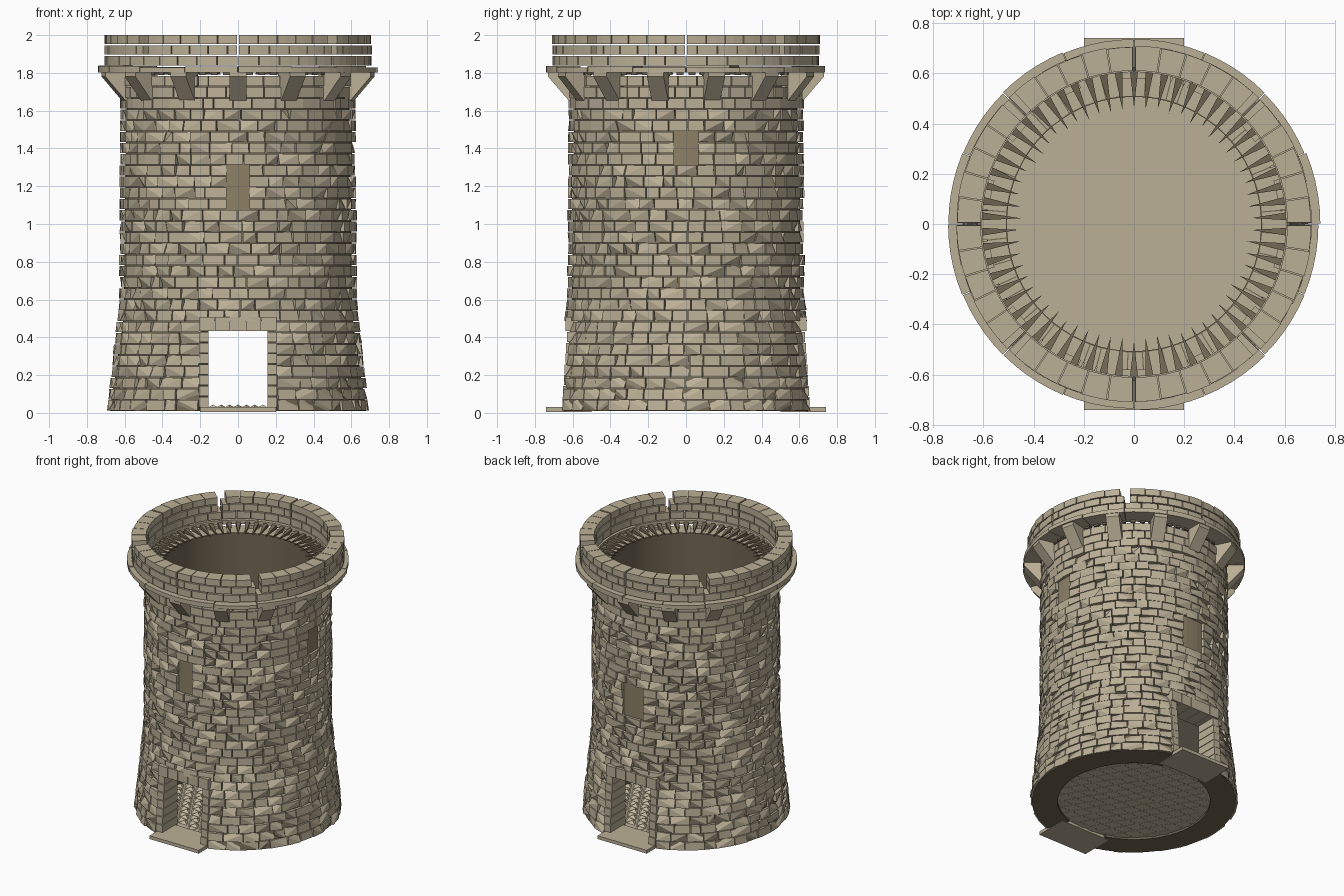
import bpy, bmesh, math, random
from math import sin, cos, pi, atan2

if "Cube" in bpy.data.objects:
    bpy.data.objects.remove(bpy.data.objects["Cube"])

random.seed(7)
TAU = 2 * pi
FRONT, RIGHT, BACK = -pi / 2, 0.0, pi / 2


def material(name, rgb):
    m = bpy.data.materials.new(name)
    m.diffuse_color = (*rgb, 1)
    m.use_nodes = True
    m.node_tree.nodes["Principled BSDF"].inputs["Base Color"].default_value = m.diffuse_color
    return m


STONE = material("stone", (0.50, 0.435, 0.31))
TILE = material("pale_tile", (0.58, 0.51, 0.37))
CORE = material("dark_mortar", (0.17, 0.137, 0.088))
PANEL = material("window_brown", (0.27, 0.22, 0.135))


def finish(bm, name, mat):
    bmesh.ops.recalc_face_normals(bm, faces=bm.faces[:])
    me = bpy.data.meshes.new(name)
    bm.to_mesh(me)
    bm.free()
    me.materials.append(mat)
    ob = bpy.data.objects.new(name, me)
    bpy.context.scene.collection.objects.link(ob)
    return ob


def pt(bm, r, a, z):
    return bm.verts.new((r * cos(a), r * sin(a), z))


def wedge(bm, a0, a1, r0, r1, z0, z1, seg=1, r1_top=None, chip=0.0):
    """Curved block; chip sinks one random outer corner."""
    r1_top = r1 if r1_top is None else r1_top
    sunk = random.randrange(4)
    rings = []
    for i in range(seg + 1):
        a = a0 + (a1 - a0) * i / seg
        low = r1 - (chip if sunk == 2 * i else 0)
        high = r1_top - (chip if sunk == 2 * i + 1 else 0)
        rings.append([pt(bm, r0, a, z0), pt(bm, low, a, z0),
                      pt(bm, high, a, z1), pt(bm, r0, a, z1)])
    bm.faces.new(rings[0])
    bm.faces.new(rings[-1][::-1])
    for p, q in zip(rings, rings[1:]):
        for k in range(4):
            l = (k + 1) % 4
            if k == 1 and chip and sunk in (0, 3):
                bm.faces.new((p[1], q[1], p[2]))
                bm.faces.new((q[1], q[2], p[2]))
            elif k == 1 and chip:
                bm.faces.new((p[1], q[1], q[2]))
                bm.faces.new((p[1], q[2], p[2]))
            else:
                bm.faces.new((p[k], q[k], q[l], p[l]))


def box(bm, x0, x1, y0, y1, z0, z1):
    v = [bm.verts.new((x, y, z)) for z in (z0, z1)
         for x, y in ((x0, y0), (x1, y0), (x1, y1), (x0, y1))]
    for f in ((3, 2, 1, 0), (4, 5, 6, 7), (0, 1, 5, 4),
              (1, 2, 6, 5), (2, 3, 7, 6), (3, 0, 4, 7)):
        bm.faces.new([v[i] for i in f])


def wall_radius(z):
    return 0.63 + 0.062 * max(0, 1 - z / 0.62) - 0.008 * z / 1.78


# Openings: direction, half angle, bottom, top
DOOR = atan2(0.205, 0.635)
WINDOWS = [(FRONT, 0.095, 1.10, 1.30), (RIGHT, 0.105, 1.30, 1.48),
           (BACK, 0.135, 0.90, 1.12)]
OPENINGS = [(FRONT, DOOR, 0.0, 0.50), (BACK, DOOR, 0.0, 0.50)] + WINDOWS

# Rough brick courses of the tower wall
bm = bmesh.new()
COURSES, H, Z0 = 30, 0.0592, 0.01
for c in range(COURSES):
    z0 = Z0 + c * H
    z1 = z0 + H
    mid = (z0 + z1) / 2
    holes = sorted((d % TAU, h) for d, h, lo, hi in OPENINGS if lo < mid < hi)
    spans = []
    for i, (d, h) in enumerate(holes):
        nd, nh = holes[(i + 1) % len(holes)]
        end = nd - nh
        while end <= d + h:
            end += TAU
        spans.append((d + h, end))
    if not holes:
        start = random.random()
        spans = [(start, start + TAU)]
    for s, e in spans:
        n = max(2, round((e - s) / TAU * 40))
        cuts = [s] + [s + (e - s) * (i + random.uniform(-0.25, 0.25)) / n
                      for i in range(1, n)] + [e]
        for a0, a1 in zip(cuts, cuts[1:]):
            chip = random.choice((0, 0.015, 0.025, 0.028)) if c < 27 else 0
            d = random.uniform(-0.005, 0.004)
            wedge(bm, a0 + 0.004, a1 - 0.004, 0.512, wall_radius(z0) + d,
                  z0 + 0.003, z1 - 0.002, 1, wall_radius(z1) + d, chip)
finish(bm, "wall_bricks", STONE)

# Mortar core: two halves beside the doorways, a full ring above
bm = bmesh.new()
SPLIT, INNER, DEPTH = 0.50, 0.506, 0.034
for d in (FRONT, BACK):
    wedge(bm, d + DOOR, d + pi - DOOR, INNER, wall_radius(0) - DEPTH + 0.02,
          0.009, SPLIT, 28, wall_radius(SPLIT) - DEPTH)
wedge(bm, 0, TAU, INNER, wall_radius(SPLIT) - DEPTH, SPLIT, 1.782, 72,
      wall_radius(1.78) - DEPTH)
core = finish(bm, "mortar_core", CORE)
bpy.context.view_layer.objects.active = core
core.select_set(True)
bpy.ops.object.shade_smooth_by_angle()

# Blind window panels set just behind the brick faces
bm = bmesh.new()
for d, h, lo, hi in WINDOWS:
    wedge(bm, d - h - 0.01, d + h + 0.01, 0.597, 0.603, lo - 0.03, hi + 0.03, 4)
finish(bm, "window_panels", PANEL)

# Upper floor inside the tower
bm = bmesh.new()
bmesh.ops.create_circle(bm, cap_ends=True, segments=72, radius=0.508)
bmesh.ops.translate(bm, verts=bm.verts[:], vec=(0, 0, 0.505))
finish(bm, "upper_floor", STONE)

# Ground floor: faceted triangular tiles over a thin bed
bm = bmesh.new()
S = 0.088
RH = S * math.sqrt(3) / 2
for j in range(-7, 7):
    for i in range(-8, 8):
        ox = (i + 0.5 * (j % 2)) * S
        oy = j * RH
        for tri in (((0, 0), (S, 0), (S / 2, RH)),
                    ((S, 0), (1.5 * S, RH), (S / 2, RH))):
            p = [(ox + x, oy + y) for x, y in tri]
            cx, cy = sum(q[0] for q in p) / 3, sum(q[1] for q in p) / 3
            if math.hypot(cx, cy) > 0.5:
                continue
            v = [bm.verts.new((cx + (x - cx) * 0.95, cy + (y - cy) * 0.95, 0.02))
                 for x, y in p]
            apex = bm.verts.new((cx, cy, 0.044))
            bm.faces.new(v[::-1])
            for k in range(3):
                bm.faces.new((v[k], v[(k + 1) % 3], apex))
finish(bm, "floor_tiles", TILE)
bm = bmesh.new()
bmesh.ops.create_circle(bm, cap_ends=True, segments=48, radius=0.51)
bmesh.ops.translate(bm, verts=bm.verts[:], vec=(0, 0, 0.024))
finish(bm, "floor_bed", STONE)

# Front and back doorways: jambs, lintel and threshold
for side, name in ((-1, "front"), (1, "back")):
    bm = bmesh.new()
    for sx in (-1, 1):
        for k in range(7):
            z = 0.03 + k * 0.0572
            xs = sorted((sx * 0.155, sx * 0.207))
            ys = sorted((side * 0.48, side * (0.655 - 0.004 * k)))
            box(bm, *xs, *ys, z + 0.002, z + 0.055)
    for k in range(5):
        x = -0.205 + k * 0.082
        box(bm, x + 0.002, x + 0.080, *sorted((side * 0.47, side * 0.638)), 0.433, 0.508)
    finish(bm, name + "_door_frame", STONE)
    bm = bmesh.new()
    box(bm, -0.2, 0.2, *sorted((side * 0.50, side * 0.74)), 0.006, 0.03)
    finish(bm, name + "_threshold", STONE)

# Sloping corbels under the walkway
bm = bmesh.new()
for k in range(14):
    a = FRONT + TAU * k / 14
    p, q = [[bm.verts.new((r * cos(a) - w * sin(a), r * sin(a) + w * cos(a), z))
             for r, z in ((0.58, 1.655), (0.622, 1.655), (0.73, 1.78),
                          (0.73, 1.805), (0.58, 1.805))] for w in (-0.045, 0.045)]
    bm.faces.new(p)
    bm.faces.new(q[::-1])
    for i in range(5):
        l = (i + 1) % 5
        bm.faces.new((p[i], q[i], q[l], p[l]))
finish(bm, "corbels", STONE)

# Walkway ledge made of uneven curved slabs
bm = bmesh.new()
for k in range(16):
    a = FRONT + TAU * k / 16
    wedge(bm, a + 0.002, a + TAU / 16 - 0.002, 0.605, random.uniform(0.734, 0.742),
          1.803, random.uniform(1.828, 1.838), 5)
finish(bm, "walkway_ledge", STONE)

# Tapered stones pointing inwards beneath the parapet
bm = bmesh.new()
for k in range(62):
    a = TAU * (k + 0.5) / 62
    tip = random.uniform(0.45, 0.475)
    v = [pt(bm, 0.625, a - 0.028, 1.79), pt(bm, 0.625, a + 0.028, 1.79),
         pt(bm, 0.625, a + 0.028, 1.822), pt(bm, 0.625, a - 0.028, 1.822)]
    t = pt(bm, tip, a, 1.793)
    bm.faces.new(v)
    for i in range(4):
        bm.faces.new((v[i], v[(i + 1) % 4], t))
finish(bm, "inner_spikes", CORE)

# Parapet: three staggered courses in eight sections, stepped notches between
bm = bmesh.new()
for c, (z0, z1) in enumerate(((1.84, 1.89), (1.897, 1.945), (1.952, 2.0))):
    before, after = ((0.002, 0.002), (0.004, 0.045), (0.045, 0.045))[c]
    axis = 0.002 if c == 0 else 0.006
    for s in range(8):
        g0, g1 = (axis, before) if s % 2 == 0 else (after, axis)
        a0, a1 = s * pi / 4 + g0, (s + 1) * pi / 4 - g1
        cuts = [0, 0.2, 0.4, 0.6, 0.8, 1] if c % 2 == 0 else [0, 0.1, 0.3, 0.5, 0.7, 0.9, 1]
        for u, w in zip(cuts, cuts[1:]):
            wedge(bm, a0 + (a1 - a0) * u + 0.003, a0 + (a1 - a0) * w - 0.003,
                  0.61, 0.706 + random.uniform(-0.003, 0.003), z0, z1, 2)
finish(bm, "parapet_bricks", STONE)
